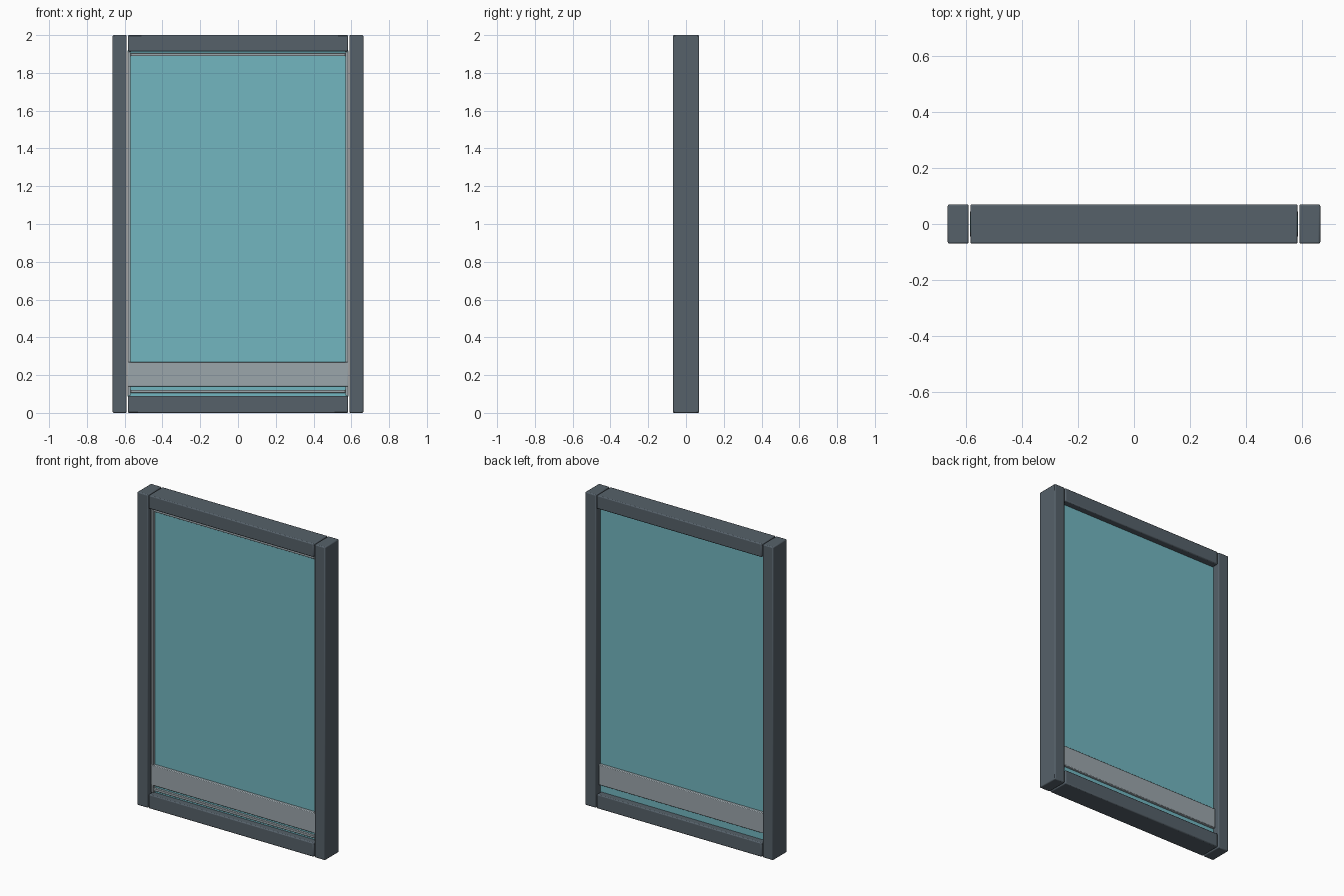
import bpy

if "Cube" in bpy.data.objects:
    bpy.data.objects.remove(bpy.data.objects["Cube"])


def material(name, rgb):
    m = bpy.data.materials.new(name)
    m.diffuse_color = (*rgb, 1)
    m.use_nodes = True
    m.node_tree.nodes["Principled BSDF"].inputs["Base Color"].default_value = m.diffuse_color
    return m


FRAME = material("slate", (0.093, 0.12, 0.144))
GLASS = material("teal_glass", (0.17, 0.47, 0.53))
TRIM = material("light_metal", (0.33, 0.38, 0.41))


def box(name, x, y, z, mat, bevel=0.0):
    """Box from (min, max) ranges, with an optional small edge bevel."""
    bpy.ops.mesh.primitive_cube_add(
        size=1, location=[(a + b) / 2 for a, b in (x, y, z)])
    ob = bpy.context.object
    ob.name = name
    ob.scale = [b - a for a, b in (x, y, z)]
    bpy.ops.object.transform_apply(location=False, rotation=False, scale=True)
    ob.data.materials.append(mat)
    if bevel:
        mod = ob.modifiers.new("edge_bevel", 'BEVEL')
        mod.width = bevel
        mod.segments = 2
        bpy.ops.object.shade_smooth_by_angle()
    return ob


def sides(name, inner, outer, y, z, mat, bevel):
    """Matching left and right uprights."""
    box("left_" + name, (-outer, -inner), y, z, mat, bevel)
    box("right_" + name, (inner, outer), y, z, mat, bevel)


DEPTH = (-0.07, 0.07)

# Outer frame: two stiles with rails set between them
sides("stile", 0.589, 0.664, DEPTH, (0, 2), FRAME, 0.006)
box("top_rail", (-0.583, 0.583), DEPTH, (1.914, 2), FRAME, 0.006)
box("bottom_rail", (-0.583, 0.583), DEPTH, (0, 0.09), FRAME, 0.006)

# Glass pane
box("glass_pane", (-0.585, 0.585), (-0.028, 0.028), (0.086, 1.918), GLASS)

# Glazing beads on the front face
BEAD = (-0.043, -0.026)
sides("glazing_bead", 0.568, 0.584, BEAD, (0.092, 1.912), TRIM, 0.002)
box("top_glazing_bead", (-0.568, 0.568), BEAD, (1.889, 1.905), TRIM, 0.002)
box("bottom_glazing_bead", (-0.568, 0.568), BEAD, (0.106, 0.122), TRIM, 0.002)

# Kick plate band crossing the pane
box("kick_plate", (-0.585, 0.585), (-0.046, 0.046), (0.14, 0.27), TRIM, 0.004)
